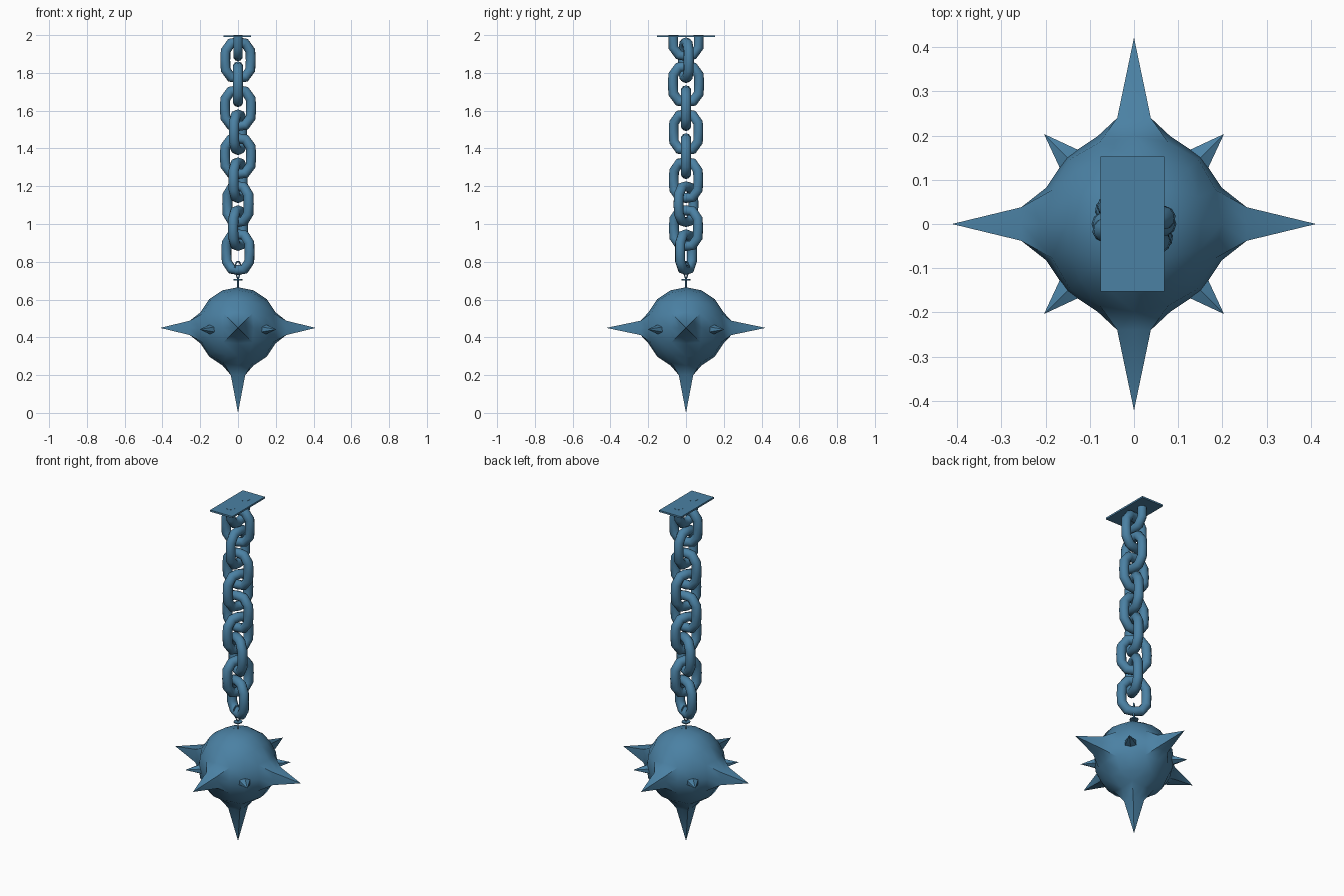
import bpy, bmesh
from math import cos, sin, tan, pi, radians
from mathutils import Vector, Matrix

if "Cube" in bpy.data.objects:
    bpy.data.objects.remove(bpy.data.objects["Cube"])

CENTRE = Vector((0, 0, 0.45))

# Blue metal
blue = bpy.data.materials.new("blue_metal")
blue.diffuse_color = (0.07, 0.22, 0.37, 1)
blue.use_nodes = True
blue.node_tree.nodes["Principled BSDF"].inputs["Base Color"].default_value = blue.diffuse_color


def finish(name, bm, smooth=None):
    bmesh.ops.recalc_face_normals(bm, faces=bm.faces[:])
    me = bpy.data.meshes.new(name)
    bm.to_mesh(me)
    bm.free()
    me.materials.append(blue)
    ob = bpy.data.objects.new(name, me)
    bpy.context.collection.objects.link(ob)
    if smooth:
        bpy.ops.object.select_all(action='DESELECT')
        ob.select_set(True)
        bpy.context.view_layer.objects.active = ob
        bpy.ops.object.shade_smooth_by_angle(angle=radians(smooth))
    return ob


def tube(name, path, r, z, turn, closed=True, sides=10):
    """Sweep a round section along a flat (x, z) path, turned about z."""
    bm = bmesh.new()
    pts = [Vector((x, 0, h)) for x, h in path]
    n, rings = len(pts), []
    for i, p in enumerate(pts):
        a = pts[i - 1] if closed or i > 0 else p
        b = pts[(i + 1) % n] if closed or i < n - 1 else p
        t = (b - a).normalized()
        side = Vector((t.z, 0, -t.x))
        rings.append([bm.verts.new(p + r * (cos(k * 2 * pi / sides) * side
                      + sin(k * 2 * pi / sides) * Vector((0, 1, 0)))) for k in range(sides)])
    for i in range(n if closed else n - 1):
        A, B = rings[i], rings[(i + 1) % n]
        for k in range(sides):
            j = (k + 1) % sides
            bm.faces.new((A[k], A[j], B[j], B[k]))
    if not closed:
        bm.faces.new(rings[0])
        bm.faces.new(rings[-1])
    bm.transform(Matrix.Translation((0, 0, z)) @ Matrix.Rotation(radians(turn), 4, 'Z'))
    return finish(name, bm, 60)


# Ball: a gridded cube rounded to a sphere
bm = bmesh.new()
bmesh.ops.create_cube(bm, size=2)
bmesh.ops.subdivide_edges(bm, edges=bm.edges[:], cuts=3, use_grid_fill=True)
for v in bm.verts:
    v.co = Vector([tan(c * pi / 4) for c in v.co]).normalized() * 0.215

# Five large spikes: merge the middle of each side, pull it to a square, then to a point
for axis, base, tip in ((Vector((1, 0, 0)), 0.255, 0.412), (Vector((-1, 0, 0)), 0.255, 0.412),
                        (Vector((0, 1, 0)), 0.24, 0.422), (Vector((0, -1, 0)), 0.24, 0.422),
                        (Vector((0, 0, -1)), 0.25, 0.45)):
    mid = max(bm.verts, key=lambda v: v.co.dot(axis))
    bmesh.ops.dissolve_verts(bm, verts=[mid])
    bm.faces.ensure_lookup_table()
    patch = max(bm.faces, key=lambda f: len(f.verts))
    patch = bmesh.ops.inset_individual(bm, faces=[patch], thickness=0.02) and patch
    for v in patch.verts:
        side = v.co - axis * v.co.dot(axis)
        v.co = axis * base + Vector([0 if abs(c) < 0.01 else 0.038 * (1 if c > 0 else -1)
                                     for c in side])
    point = bmesh.ops.poke(bm, faces=[patch])["verts"][0]
    point.co = axis * tip
bm.transform(Matrix.Translation(CENTRE))
finish("spiked_ball", bm, 50)

# Four small six-sided spikes between the large ones
for sx in (-1, 1):
    for sy in (-1, 1):
        bm = bmesh.new()
        loops = [[bm.verts.new((0.027 * cos(k * pi / 3), 0.035 * sin(k * pi / 3), d))
                  for k in range(6)] for d in (0.15, 0.205)]
        point = bm.verts.new((0, 0, 0.288))
        A, B = loops
        bm.faces.new(A)
        for k in range(6):
            j = (k + 1) % 6
            bm.faces.new((A[k], A[j], B[j], B[k]))
            bm.faces.new((B[k], B[j], point))
        w = Vector((sx, sy, 0)).normalized()
        v = w.cross(Vector((0, 0, 1)))
        rot = Matrix((v.cross(w), v, w)).transposed().to_4x4()
        bm.transform(Matrix.Translation((0, 0, 0.442)) @ rot)
        finish("small_spike", bm, 25)

# Chain links with alternating, twisted turns
LINK = [(0.067, -0.05), (0.069, 0), (0.067, 0.05), (0.038, 0.09), (0, 0.094), (-0.038, 0.09),
        (-0.067, 0.05), (-0.069, 0), (-0.067, -0.05), (-0.038, -0.09), (0, -0.094),
        (0.038, -0.09)]
turns = (12, 90, 0, 72, 0, 70, -35, 68, -27)
for i, a in enumerate(turns):
    tube("chain_link", LINK, 0.027, 1.867 - i * 0.127, a)

# Top half link, its two ends coming through the plate
tube("plate_link", [(0.067, 0), (0.067, -0.065), (0.038, -0.105), (0, -0.112),
                    (-0.038, -0.105), (-0.067, -0.065), (-0.067, 0)],
     0.026, 2.0, 90, closed=False)

# Ceiling plate
bm = bmesh.new()
bmesh.ops.create_cube(bm, size=1)
bm.transform(Matrix.Translation((-0.003, 0, 1.994)) @ Matrix.Diagonal((0.145, 0.306, 0.01, 1)))
finish("ceiling_plate", bm)

# Thin wire eye, collar and stem joining ball to chain
tube("wire_eye", [(0, -0.05), (0.024, 0.0), (0.022, 0.025), (0.01, 0.045),
                  (-0.01, 0.045), (-0.022, 0.025), (-0.024, 0.0)], 0.004, 0.755, 45, sides=6)
for name, r, depth, z in (("stem", 0.004, 0.07, 0.675), ("collar", 0.024, 0.006, 0.705)):
    bm = bmesh.new()
    bmesh.ops.create_cone(bm, cap_ends=True, segments=8, radius1=r, radius2=r, depth=depth,
                          matrix=Matrix.Translation((0, 0, z)))
    finish(name, bm, 30)
